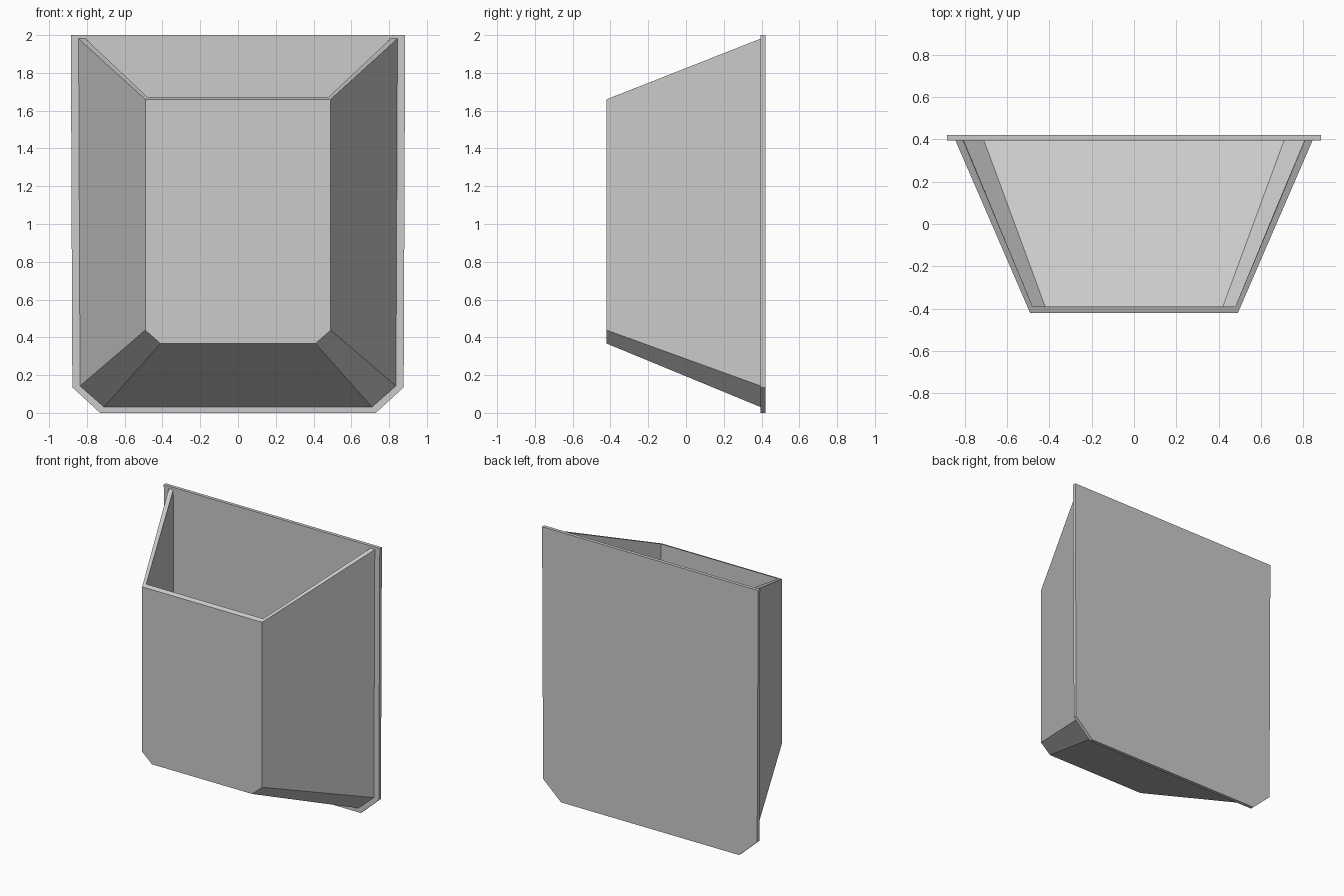
import bpy, bmesh

if "Cube" in bpy.data.objects:
    bpy.data.objects.remove(bpy.data.objects["Cube"])


def finish(bm, name):
    bmesh.ops.recalc_face_normals(bm, faces=bm.faces)
    mesh = bpy.data.meshes.new(name)
    bm.to_mesh(mesh)
    bm.free()
    obj = bpy.data.objects.new(name, mesh)
    bpy.context.collection.objects.link(obj)
    return obj


def section(bm, y, half):
    """Symmetric section at depth y; half lists (x, z) from the top right down."""
    pts = half + [(-x, z) for x, z in reversed(half)]
    return [bm.verts.new((x, y, z)) for x, z in pts]


def bridge(bm, a, b, closed=False):
    for i in range(len(a) if closed else len(a) - 1):
        j = (i + 1) % len(a)
        bm.faces.new((a[i], a[j], b[j], b[i]))


# Flat back plate with clipped lower corners
bm = bmesh.new()
plate = [(0.885, 2.0), (0.877, 0.135), (0.73, 0.0)]
near = section(bm, 0.395, plate)
far = section(bm, 0.42, plate)
bm.faces.new(near)
bm.faces.new(far)
bridge(bm, near, far, closed=True)
finish(bm, "back_plate")

# Hollow tapered bin, open at the top, with chamfered lower corners
bm = bmesh.new()
outer_back = section(bm, 0.397, [(0.845, 1.982), (0.837, 0.142), (0.71, 0.03)])
outer_front = section(bm, -0.42, [(0.491, 1.66), (0.491, 0.438), (0.41, 0.367)])
inner_front = section(bm, -0.39, [(0.479, 1.672), (0.479, 0.443), (0.42, 0.385)])
inner_back = section(bm, 0.397, [(0.808, 1.982), (0.804, 0.152), (0.71, 0.06)])
bridge(bm, outer_back, outer_front)
bridge(bm, inner_front, inner_back)
bridge(bm, outer_back, inner_back)
bm.faces.new(outer_front)
bm.faces.new(inner_front)

# Sloping side rims and level front rim
for i in (0, -1):
    bm.faces.new((outer_back[i], outer_front[i], inner_front[i], inner_back[i]))
bm.faces.new((outer_front[0], outer_front[-1], inner_front[-1], inner_front[0]))
finish(bm, "bin_shell")
